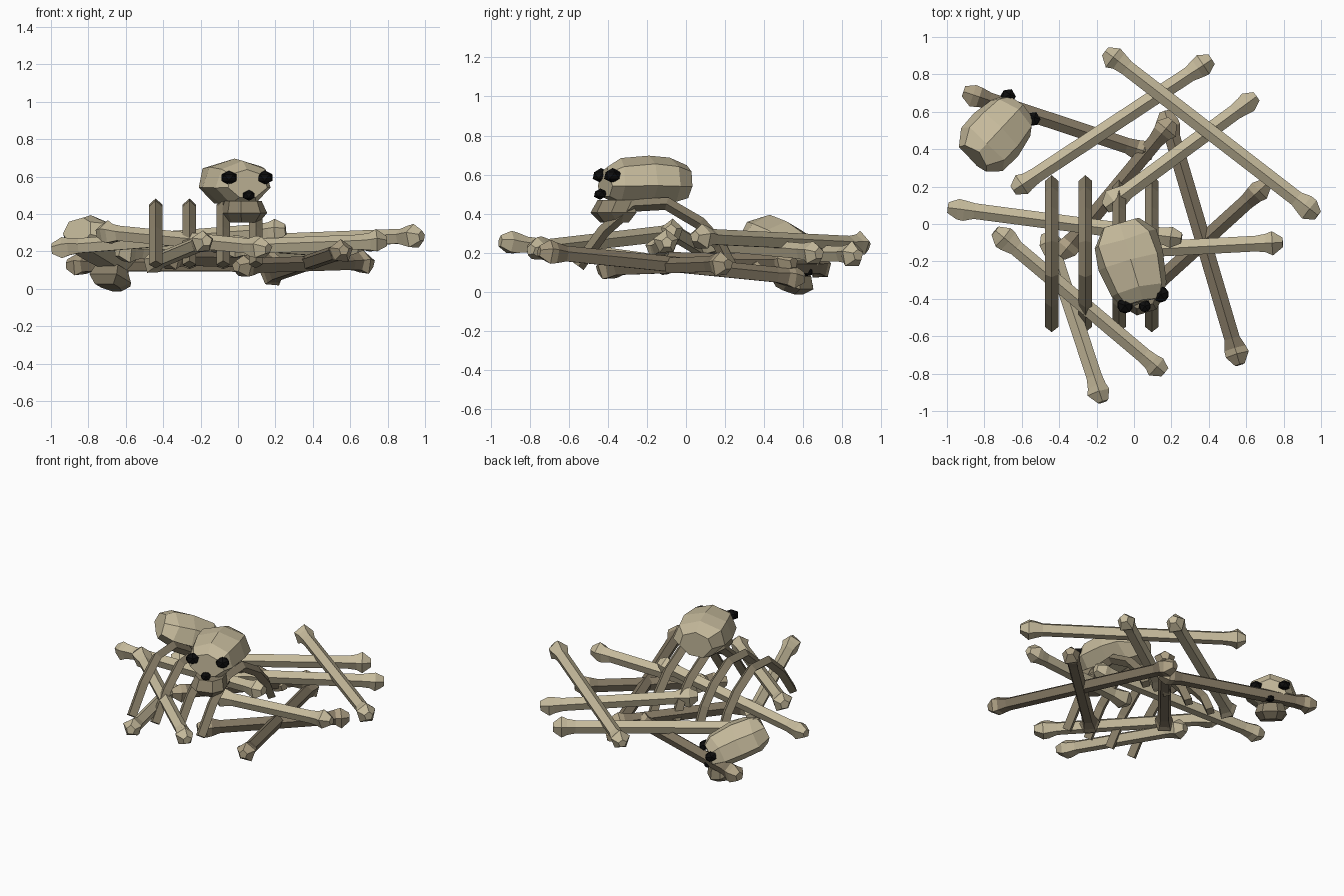
import bpy, bmesh, math, random
from mathutils import Vector, Matrix

random.seed(4)
if "Cube" in bpy.data.objects:
    bpy.data.objects.remove(bpy.data.objects["Cube"], do_unlink=True)


def material(name, r, g, b):
    m = bpy.data.materials.new(name)
    m.use_nodes = True
    m.diffuse_color = (r, g, b, 1)
    bsdf = m.node_tree.nodes["Principled BSDF"]
    bsdf.inputs["Base Color"].default_value = (r, g, b, 1)
    bsdf.inputs["Roughness"].default_value = 0.9
    return m


PALE = material("pale bone", 0.56, 0.49, 0.33)
TAN = material("tan bone", 0.42, 0.35, 0.23)
BROWN = material("aged brown bone", 0.22, 0.18, 0.12)
RIB = material("rib bone", 0.26, 0.22, 0.145)
BLACK = material("socket black", 0.004, 0.004, 0.004)


def finish(bm, name, mats, matrix=None):
    bmesh.ops.recalc_face_normals(bm, faces=bm.faces)
    me = bpy.data.meshes.new(name)
    bm.to_mesh(me)
    bm.free()
    for m in mats:
        me.materials.append(m)
    ob = bpy.data.objects.new(name, me)
    bpy.context.collection.objects.link(ob)
    if matrix:
        ob.matrix_world = matrix
    return ob


def loft(name, rings, mats, matrix=None, rule=None):
    """Skin a list of equal-sized rings and cap both ends."""
    bm = bmesh.new()
    loops = [[bm.verts.new(p) for p in ring] for ring in rings]
    n = len(loops[0])
    for i, (a, b) in enumerate(zip(loops, loops[1:])):
        for k in range(n):
            f = bm.faces.new((a[k], a[(k + 1) % n], b[(k + 1) % n], b[k]))
            f.material_index = rule(i) if rule else 0
    bm.faces.new(loops[0])
    bm.faces.new(loops[-1])
    return finish(bm, name, mats, matrix)


def long_bone(name, a, b, aged=False):
    """Five-sided shaft flaring into a faceted knob at each end."""
    a, b = Vector(a), Vector(b)
    axis = b - a
    L = axis.length
    ends = [(-0.055, 0.03), (0.0, 0.064), (0.035, 0.055), (0.09, 0.044)]
    prof = ends + [(L - z, r) for z, r in reversed(ends)]
    rings = []
    for i, (z, r) in enumerate(prof):
        knob = i not in (3, 4)
        ring = []
        for k in range(5):
            t = math.tau * k / 5 + 0.3
            s = r * (random.uniform(0.88, 1.15) if knob else 1)
            ring.append((s * math.cos(t), s * math.sin(t), z))
        rings.append(ring)
    mats = [BROWN, TAN] if aged else [PALE]
    rule = (lambda i: 0 if i in (2, 3, 4) else 1) if aged else None
    rot = axis.to_track_quat('Z', 'Y').to_matrix().to_4x4()
    ob = loft(name, rings, mats, Matrix.Translation(a) @ rot, rule)
    if aged:
        for f in ob.data.polygons[-2:]:
            f.material_index = 1


# Scattered long bones
pale_bones = [
    ((-0.11, 0.89, 0.24), (0.94, 0.08, 0.28)),
    ((0.37, 0.85, 0.19), (-0.60, 0.21, 0.20)),
    ((0.61, 0.65, 0.20), (-0.11, 0.12, 0.25)),
    ((-0.94, 0.08, 0.22), (0.20, -0.07, 0.31)),
    ((0.74, -0.10, 0.25), (-0.02, -0.14, 0.22)),
    ((-0.70, -0.07, 0.30), (0.12, -0.76, 0.22)),
    ((-0.45, -0.10, 0.14), (-0.185, -0.90, 0.25)),
]
aged_bones = [
    ((-0.86, 0.69, 0.13), (0.05, 0.39, 0.13)),
    ((0.18, 0.55, 0.075), (0.55, -0.70, 0.20)),
    ((0.67, 0.18, 0.14), (0.03, -0.40, 0.12)),
    ((0.17, 0.51, 0.15), (-0.36, -0.13, 0.16)),
]
for i, (a, b) in enumerate(pale_bones):
    long_bone(f"pale_bone_{i + 1}", a, b)
for i, (a, b) in enumerate(aged_bones):
    long_bone(f"aged_bone_{i + 1}", a, b, True)

# Rib cage: four parallel arches with a ridged section
arch = [Vector((0, y, z)) for y, z in
        ((-0.55, 0.13), (-0.42, 0.31), (-0.27, 0.44), (-0.10, 0.45),
         (0.07, 0.35), (0.17, 0.24), (0.23, 0.12))]
for i, x in enumerate((-0.44, -0.26, -0.08, 0.095)):
    rings = []
    for j, p in enumerate(arch):
        t = (arch[min(j + 1, len(arch) - 1)] - arch[max(j - 1, 0)]).normalized()
        out = Vector((0, -t.z, t.y))
        side = Vector((0.036, 0, 0))
        c = p + Vector((x, 0, 0))
        rings.append([c + side, c + out * 0.035, c - side, c - out * 0.032])
    loft(f"rib_{i + 1}", rings, [RIB])


def socket(name, centre, radius, matrix):
    """Faceted black pit, slightly flattened."""
    bm = bmesh.new()
    bmesh.ops.create_icosphere(
        bm, subdivisions=1, radius=radius,
        matrix=Matrix.Translation(centre) @ Matrix.Diagonal((1, 1, 0.8, 1)))
    finish(bm, name, [BLACK], matrix)


def skull(name, matrix):
    """Faceted cranium facing -y, with jaw, sockets and nose."""
    sections = [(-0.225, 0.11, -0.09, 0.07), (-0.15, 0.155, -0.12, 0.115),
                (0.0, 0.18, -0.125, 0.13), (0.13, 0.175, -0.12, 0.115),
                (0.205, 0.11, -0.10, 0.08)]
    rings = []
    for y, w, lo, hi in sections:
        ring = []
        for k in range(7):
            t = math.tau * k / 7 + math.pi / 2
            s = random.uniform(0.97, 1.06)
            ring.append((s * w * math.cos(t), y + random.uniform(-0.012, 0.012),
                         (lo + hi) / 2 + s * (hi - lo) / 2 * math.sin(t)))
        rings.append(ring)
    loft(f"{name}_cranium", rings, [PALE], matrix)
    # Jaw: a tapered block, widest at its middle
    rings = []
    for z, w, front, back in ((-0.215, 0.075, -0.24, -0.12),
                              (-0.165, 0.11, -0.285, -0.09),
                              (-0.10, 0.09, -0.25, -0.10)):
        rings.append([(-w, back, z), (-w, front + 0.06, z), (-w / 2, front, z),
                      (w / 2, front, z), (w, front + 0.06, z), (w, back, z)])
    loft(f"{name}_jaw", rings, [RIB], matrix)
    for label, s in (("left", 1), ("right", -1)):
        socket(f"{name}_{label}_socket", (s * 0.1, -0.215, 0.025), 0.048, matrix)
    socket(f"{name}_nose", (0, -0.25, -0.07), 0.036, matrix)


# One skull rests on the ribs, the other lies tipped on its face
skull("upper_skull", Matrix.Translation((-0.015, -0.2, 0.57))
      @ Matrix.Rotation(math.radians(17), 4, 'Z'))
skull("fallen_skull", Matrix.Translation((-0.735, 0.485, 0.247))
      @ Matrix.Rotation(math.radians(137), 4, 'Z')
      @ Matrix.Rotation(math.radians(22), 4, 'X') @ Matrix.Scale(0.9, 4))
